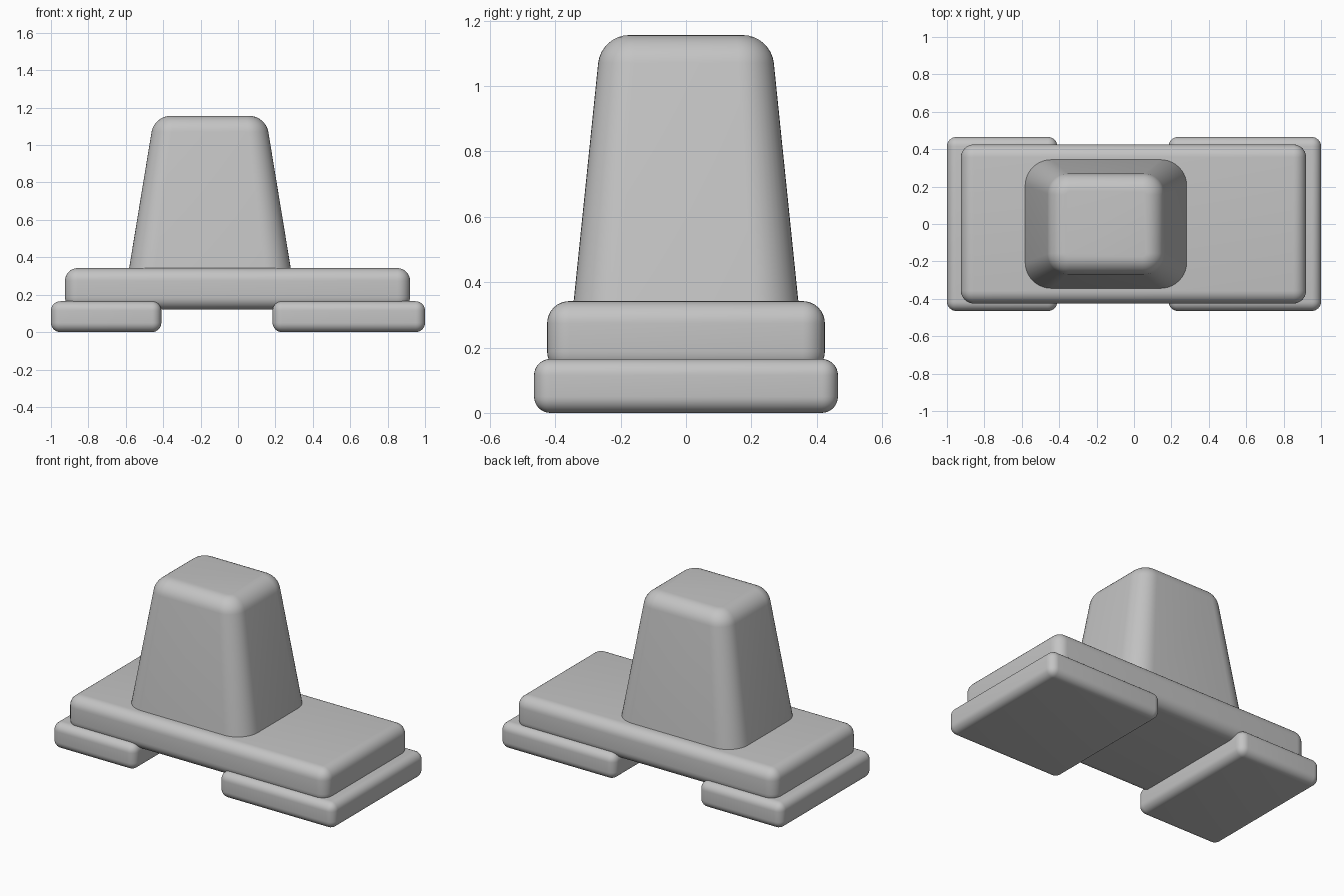
import bpy, bmesh
from math import sin, cos, pi

cube = bpy.data.objects.get("Cube")
if cube:
    bpy.data.objects.remove(cube, do_unlink=True)

grey = bpy.data.materials.new("plain grey")
grey.use_nodes = True
colour = (0.55, 0.55, 0.55, 1)
grey.diffuse_color = colour
grey.node_tree.nodes["Principled BSDF"].inputs["Base Color"].default_value = colour


def finish(name, bm):
    bmesh.ops.recalc_face_normals(bm, faces=bm.faces)
    mesh = bpy.data.meshes.new(name)
    bm.to_mesh(mesh)
    bm.free()
    mesh.materials.append(grey)
    obj = bpy.data.objects.new(name, mesh)
    bpy.context.collection.objects.link(obj)
    bpy.ops.object.select_all(action='DESELECT')
    obj.select_set(True)
    bpy.context.view_layer.objects.active = obj
    bpy.ops.object.shade_smooth_by_angle()
    return obj


def rounded_box(name, x, y, z, radius):
    """Box between the (low, high) limits on each axis, all edges rounded."""
    bm = bmesh.new()
    bmesh.ops.create_cube(bm, size=1)
    for v in bm.verts:
        v.co = [lim[int(c > 0)] for c, lim in zip(v.co, (x, y, z))]
    bmesh.ops.bevel(bm, geom=bm.edges[:], offset=radius, segments=8,
                    profile=0.5, affect='EDGES')
    return finish(name, bm)


def rounded_ring(bm, cx, hx, hy, r, z, steps=10):
    """Rounded rectangle of vertices at height z."""
    ring = []
    for i, (sx, sy) in enumerate(((1, 1), (-1, 1), (-1, -1), (1, -1))):
        for k in range(steps + 1):
            a = (i + k / steps) * pi / 2
            ring.append(bm.verts.new((cx + sx * (hx - r) + r * cos(a),
                                      sy * (hy - r) + r * sin(a), z)))
    return ring


def tapered_tower(name, cx, base, top, z0, z1, fillet):
    """Loft from base to top (half x, half y, corner radius), top edge rounded."""
    bm = bmesh.new()
    levels = [(z0, 0)]
    for k in range(9):
        a = k / 8 * pi / 2
        levels.append((z1 - fillet + fillet * sin(a), fillet * (1 - cos(a))))
    rings = []
    for z, inset in levels:
        t = (z - z0) / (z1 - z0)
        hx, hy, r = (b + (e - b) * t - inset for b, e in zip(base, top))
        rings.append(rounded_ring(bm, cx, hx, hy, r, z))
    for low, high in zip(rings, rings[1:]):
        for i in range(len(low)):
            j = (i + 1) % len(low)
            bm.faces.new((low[i], low[j], high[j], high[i]))
    bm.faces.new(rings[0])
    bm.faces.new(rings[-1])
    return finish(name, bm)


# Two feet, the left one wider
rounded_box("right_foot", (-1, -0.41), (-0.465, 0.465), (0, 0.165), 0.05)
rounded_box("left_foot", (0.185, 1), (-0.465, 0.465), (0, 0.165), 0.05)

# Base slab resting on the feet
rounded_box("base_slab", (-0.925, 0.92), (-0.425, 0.425), (0.12, 0.342), 0.068)

# Tapered tower, off centre
tapered_tower("tower", -0.15, (0.434, 0.345, 0.14), (0.298, 0.26, 0.105),
              0.33, 1.156, 0.085)
